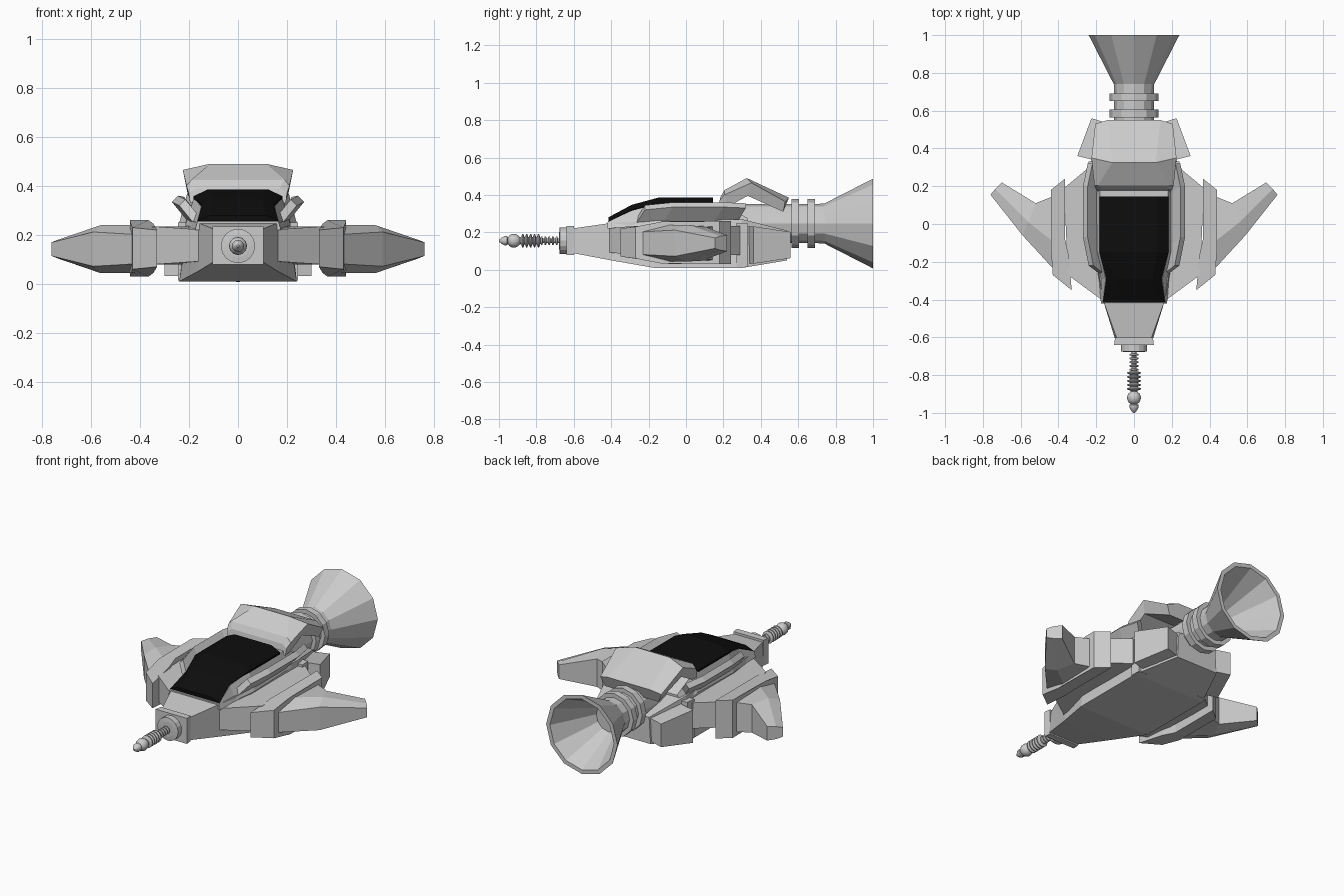
import bpy, bmesh, math

if "Cube" in bpy.data.objects:
    bpy.data.objects.remove(bpy.data.objects["Cube"])

black = bpy.data.materials.new("black_glass")
black.diffuse_color = (0.004, 0.004, 0.004, 1)
black.use_nodes = True
black.node_tree.nodes["Principled BSDF"].inputs["Base Color"].default_value = black.diffuse_color


def loft(name, rings, mirror=False, mat=None):
    """Skin a list of equal-length vertex rings and cap both ends."""
    bm = bmesh.new()
    vs = [[bm.verts.new(p) for p in r] for r in rings]
    n = len(rings[0])
    for a, b in zip(vs, vs[1:]):
        for i in range(n):
            j = (i + 1) % n
            bm.faces.new((a[i], a[j], b[j], b[i]))
    bm.faces.new(vs[0])
    bm.faces.new(vs[-1])
    bmesh.ops.recalc_face_normals(bm, faces=bm.faces)
    me = bpy.data.meshes.new(name)
    bm.to_mesh(me)
    bm.free()
    ob = bpy.data.objects.new(name, me)
    bpy.context.collection.objects.link(ob)
    if mirror:
        m = ob.modifiers.new("mirror", 'MIRROR')
        m.use_axis = (True, False, False)
        m.use_mirror_merge = False
    if mat:
        me.materials.append(mat)
    return ob


def lathe(name, profile, z, n=12, smooth=False):
    """Revolve (y, radius) points about the y axis at height z."""
    rings = [[(r * math.cos(2 * math.pi * i / n), y, z + r * math.sin(2 * math.pi * i / n))
              for i in range(n)] for y, r in profile]
    ob = loft(name, rings)
    if smooth:
        bpy.context.view_layer.objects.active = ob
        ob.select_set(True)
        bpy.ops.object.shade_smooth_by_angle(angle=math.radians(35))
        ob.select_set(False)
    return ob


def section(y, wb, wt, zb, zt):
    return [(-wb, y, zb), (wb, y, zb), (wt, y, zt), (-wt, y, zt)]


def slab(name, outline, zc):
    """Plan outline of (x, y, half height), mirrored to both sides."""
    return loft(name, [[(x, y, zc - h) for x, y, h in outline],
                       [(x, y, zc + h) for x, y, h in outline]], True)


# Hull and the raised canopy housing
loft("hull", [section(*s) for s in (
    (-.61, .10, .09, .09, .22), (-.40, .165, .165, .05, .25), (-.17, .24, .20, .01, .26),
    (.30, .24, .21, .01, .27), (.54, .14, .13, .05, .21))])
loft("canopy_housing", [section(*s) for s in (
    (-.42, .175, .165, .22, .255), (-.29, .185, .15, .23, .315), (-.15, .215, .18, .24, .352),
    (.20, .215, .18, .25, .352), (.33, .20, .17, .25, .275))])

# Black canopy with chamfered sides
loft("canopy", [[(-w, y, zb), (w, y, zb), (w, y, zs), (.68 * w, y, zt), (-.68 * w, y, zt), (-w, y, zs)]
                for y, w, zb, zs, zt in (
    (-.415, .165, .24, .258, .28), (-.29, .147, .30, .32, .347),
    (-.15, .182, .34, .358, .385), (.145, .182, .34, .358, .385))], mat=black)

# Slanted strips beside the canopy
loft("side_strip", [[(x + dx, y + dy, z + dz) for x, z, dy in
                     ((.18, .28, 0), (.245, .36, .05), (.27, .335, .05), (.205, .255, 0))]
                    for y, dx, dz in ((-.27, -.03, -.015), (-.12, 0, 0), (.15, 0, 0), (.27, -.025, -.005))], True)

# Arched hood behind the canopy
loft("hood", [[(-w1, yt, zt), (w1, yt, zt), (w2, yc, zc), (w3, yb, zb), (-w3, yb, zb), (-w2, yc, zc)]
              for w1, yt, zt, w2, yc, zc, w3, yb, zb in (
    (.17, .185, .39, .20, .18, .37, .195, .175, .33),
    (.19, .205, .425, .21, .205, .40, .195, .22, .335),
    (.115, .325, .49, .225, .35, .465, .20, .33, .395),
    (.14, .55, .385, .205, .53, .365, .18, .52, .31))])

# Wings: inner block, rib plate and tapered outer wing
slab("inner_wing", [(.16, -.41, .065), (.35, -.27, .078), (.37, .19, .078),
                    (.25, .29, .078), (.16, .29, .078)], .157)
slab("wing_rib", [(.33, -.35, .075), (.43, -.27, .085), (.44, -.13, .112), (.44, .18, .115),
                  (.365, .24, .115), (.365, -.08, .115), (.345, -.17, .10)], .145)
loft("outer_wing", [[(xf, yf, .142 - hf), (xf, yf, .142 + hf), (xm, ym, .142 + hm),
                     (xr, yr, .142 + hr), (xr, yr, .142 - hr), (xm, ym, .142 - hm)]
                    for xf, yf, hf, xm, ym, hm, xr, yr, hr in (
    (.42, -.245, .06, .42, -.10, .098, .42, .15, .09),
    (.59, -.06, .07, .56, .01, .098, .52, .11, .085),
    (.76, .155, .028, .735, .185, .038, .70, .22, .043))], True)

# Tapered rear blocks angled inward
slab("shoulder_block", [(.18, .27, .118), (.245, .27, .118), (.24, .33, .118), (.18, .33, .118)], .132)
slab("rear_block", [(.18, .33, .10), (.30, .36, .10), (.225, .56, .07), (.13, .53, .07)], .132)

# Nose plate, collar and ribbed probe
loft("nose_plate", [section(-.64, .105, .105, .08, .235), section(-.60, .10, .10, .08, .235)])
lathe("nose_collar", [(-.678, .045), (-.675, .07), (-.63, .07)], .155, 16)
probe = [(-.66, .012)]
for i in range(5):
    y = -.685 - i * .02
    probe += [(y, .012), (y - .003, .024), (y - .010, .024), (y - .013, .012)]
for i in range(5):
    y = -.78 - i * .021
    probe += [(y, .02), (y - .006, .037), (y - .011, .037), (y - .018, .02)]
for i in range(7):
    a = math.pi * (.15 + .7 * i / 6)
    probe.append((-.92 + .037 * math.cos(a), .037 * math.sin(a)))
probe += [(-.957, .024), (-.97, .025), (-.985, .017), (-1.0, .005)]
lathe("nose_probe", probe, .155, 12, True)

# Exhaust tube with rings and a hollow bell
lathe("exhaust_tube", [(.26, .105), (.74, .105)], .247)
for i, y in enumerate((.565, .65)):
    lathe("exhaust_ring_%d" % i, [(y, .13), (y + .04, .13)], .247)
lathe("exhaust_bell", [(.70, .105), (.74, .107), (1.0, .24), (1.0, .215), (.74, .085)], .247)
